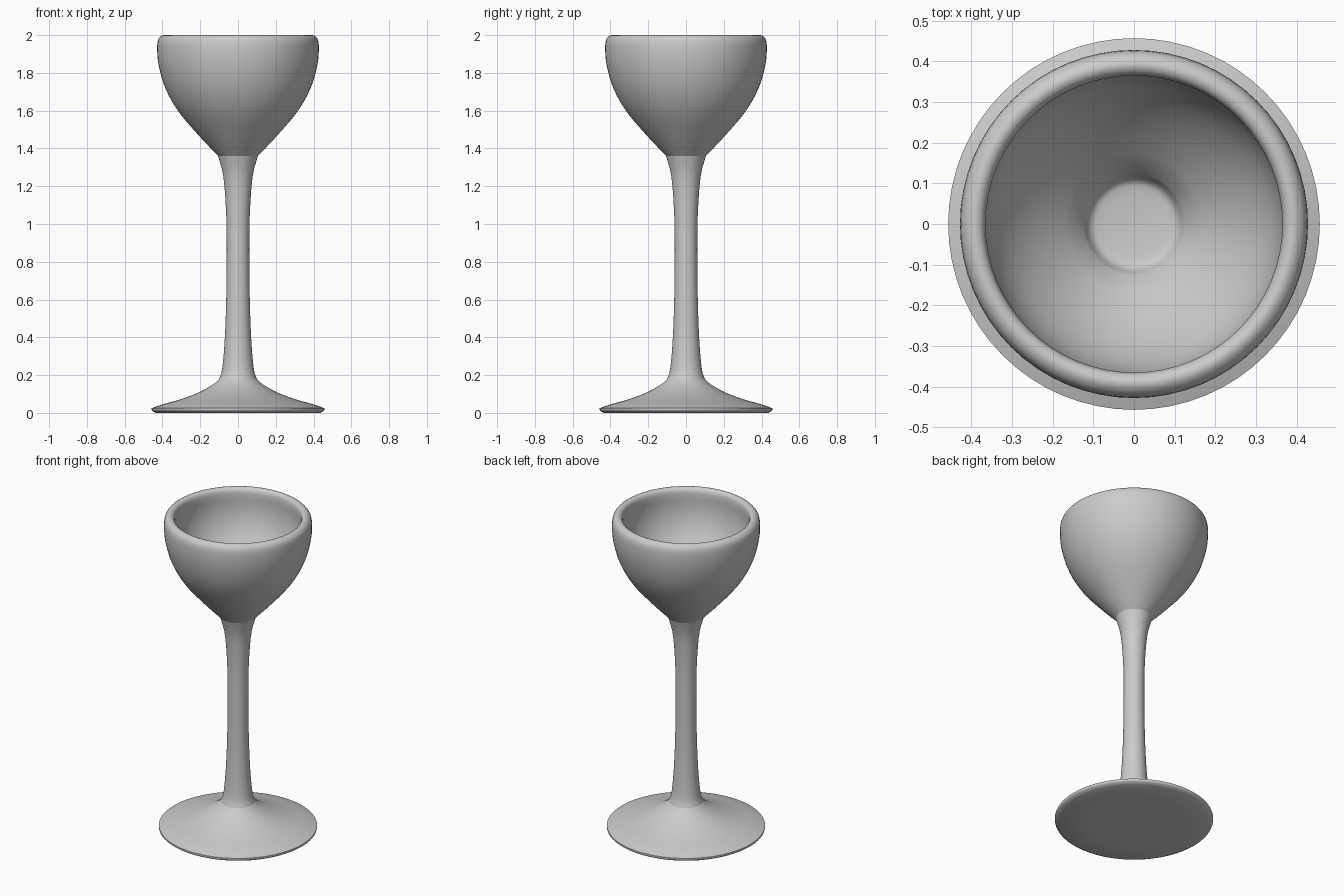
import bpy, bmesh, math
from mathutils import Vector

if "Cube" in bpy.data.objects:
    bpy.data.objects.remove(bpy.data.objects["Cube"])

SEGMENTS = 64


def smooth_profile(points, steps=3):
    """Refine a radius/height profile with a Catmull-Rom curve."""
    pts = [Vector(p) for p in points]
    ext = [pts[0] * 2 - pts[1]] + pts + [pts[-1] * 2 - pts[-2]]
    out = []
    for a, b, c, d in zip(ext, ext[1:], ext[2:], ext[3:]):
        for i in range(steps):
            t = i / steps
            out.append(0.5 * (2 * b + (c - a) * t + (2 * a - 5 * b + 4 * c - d) * t**2
                              + (3 * b - a - 3 * c + d) * t**3))
    return out + [pts[-1]]


def revolve(name, *runs):
    """Lathe one or more smooth runs, joined end to end, around z."""
    profile = [p for run in runs for p in smooth_profile(run)]
    bm = bmesh.new()
    verts = [bm.verts.new((max(p.x, 0), 0, p.y)) for p in profile]
    edges = [bm.edges.new(pair) for pair in zip(verts, verts[1:])]
    bmesh.ops.spin(bm, geom=verts + edges, cent=(0, 0, 0), axis=(0, 0, 1),
                   angle=math.tau, steps=SEGMENTS, use_merge=True)
    bmesh.ops.remove_doubles(bm, verts=bm.verts, dist=1e-4)
    bmesh.ops.recalc_face_normals(bm, faces=bm.faces)
    # outward direction: the first face of each part looks down or away from the axis
    bm.faces.ensure_lookup_table()
    face = min(bm.faces, key=lambda f: f.calc_center_median().z)
    c = face.calc_center_median()
    if face.normal.dot(Vector((c.x, c.y, -0.5))) < 0:
        bmesh.ops.reverse_faces(bm, faces=bm.faces)
    mesh = bpy.data.meshes.new(name)
    bm.to_mesh(mesh)
    bm.free()
    obj = bpy.data.objects.new(name, mesh)
    bpy.context.collection.objects.link(obj)
    bpy.context.view_layer.objects.active = obj
    obj.select_set(True)
    bpy.ops.object.shade_smooth_by_angle(angle=math.radians(30))
    obj.select_set(False)
    return obj


# Flat-bottomed flared foot
revolve("foot",
        [(0, 0), (0.435, 0)],
        [(0.435, 0), (0.455, 0.012), (0.457, 0.025)],
        [(0.457, 0.025), (0.39, 0.048), (0.30, 0.073), (0.20, 0.112),
         (0.13, 0.152), (0.10, 0.18)])

# Slender waisted stem
revolve("stem",
        [(0.10, 0.18), (0.085, 0.225), (0.074, 0.33), (0.066, 0.48), (0.061, 0.68),
         (0.060, 0.95), (0.066, 1.12), (0.079, 1.26), (0.105, 1.36)])

# Hollow bowl: outer wall, rounded rim, inner wall, small recessed floor
revolve("bowl",
        [(0.105, 1.36), (0.20, 1.46), (0.315, 1.595), (0.385, 1.72), (0.42, 1.84),
         (0.428, 1.93), (0.421, 1.98), (0.395, 2.0), (0.372, 1.99), (0.365, 1.965)],
        [(0.365, 1.965), (0.365, 1.86), (0.335, 1.745), (0.26, 1.63), (0.125, 1.49)],
        [(0.125, 1.49), (0.108, 1.455), (0.08, 1.445), (0, 1.44)])
